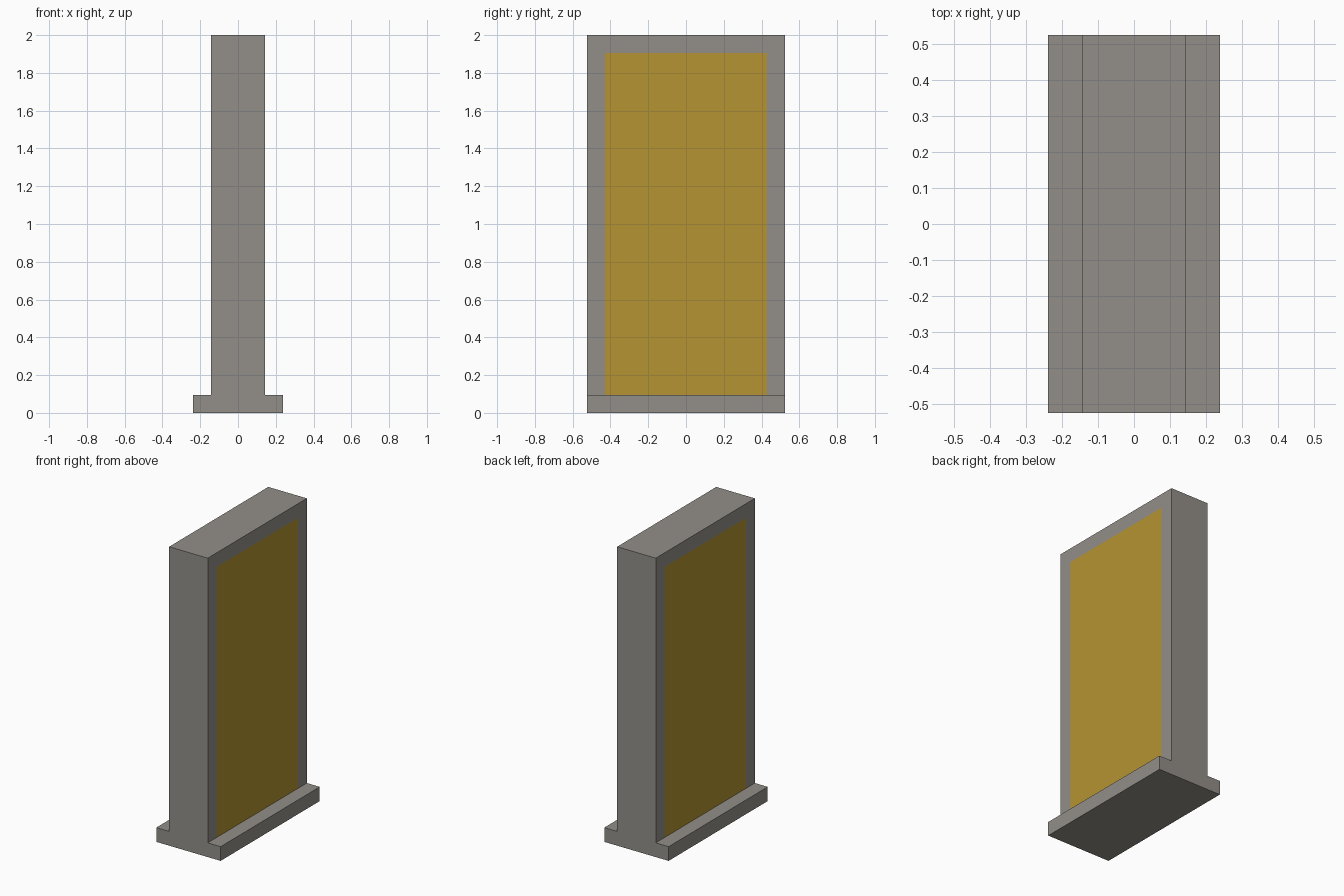
import bpy
import bmesh
from mathutils import Vector

if "Cube" in bpy.data.objects:
    bpy.data.objects.remove(bpy.data.objects["Cube"])

U = 2 / 21            # module: the foot height and the border width
HALF_DEPTH = 5.5 * U


def material(name, colour):
    mat = bpy.data.materials.new(name)
    mat.use_nodes = True
    mat.diffuse_color = colour
    mat.node_tree.nodes["Principled BSDF"].inputs["Base Color"].default_value = colour
    return mat


# Upright slab on a wider foot: one T profile extruded front to back
half = [(2.5, 0), (2.5, 1), (1.5, 1), (1.5, 21)]
profile = half + [(-x, z) for x, z in reversed(half)]
bm = bmesh.new()
face = bm.faces.new([bm.verts.new((x * U, -HALF_DEPTH, z * U)) for x, z in profile])
extruded = bmesh.ops.extrude_face_region(bm, geom=[face])["geom"]
bmesh.ops.translate(bm, vec=(0, 2 * HALF_DEPTH, 0),
                    verts=[v for v in extruded if isinstance(v, bmesh.types.BMVert)])

# Cut the border lines of the side panels
for point, normal in [((0, -4.5 * U, 0), (0, 1, 0)),
                      ((0, 4.5 * U, 0), (0, 1, 0)),
                      ((0, 0, 20 * U), (0, 0, 1))]:
    bmesh.ops.bisect_plane(bm, geom=bm.verts[:] + bm.edges[:] + bm.faces[:],
                           plane_co=Vector(point), plane_no=Vector(normal))
bmesh.ops.recalc_face_normals(bm, faces=bm.faces)

# Panels are the inner faces on both broad sides of the slab
for f in bm.faces:
    c = f.calc_center_median()
    inner = abs(c.y) < 4.5 * U and U < c.z < 20 * U
    f.material_index = int(abs(f.normal.x) > 0.9 and inner)

mesh = bpy.data.meshes.new("panelled_slab")
bm.to_mesh(mesh)
bm.free()
mesh.materials.append(material("warm grey", (0.29, 0.275, 0.25, 1)))
mesh.materials.append(material("ochre yellow", (0.46, 0.295, 0.032, 1)))
slab = bpy.data.objects.new("panelled_slab", mesh)
bpy.context.collection.objects.link(slab)
